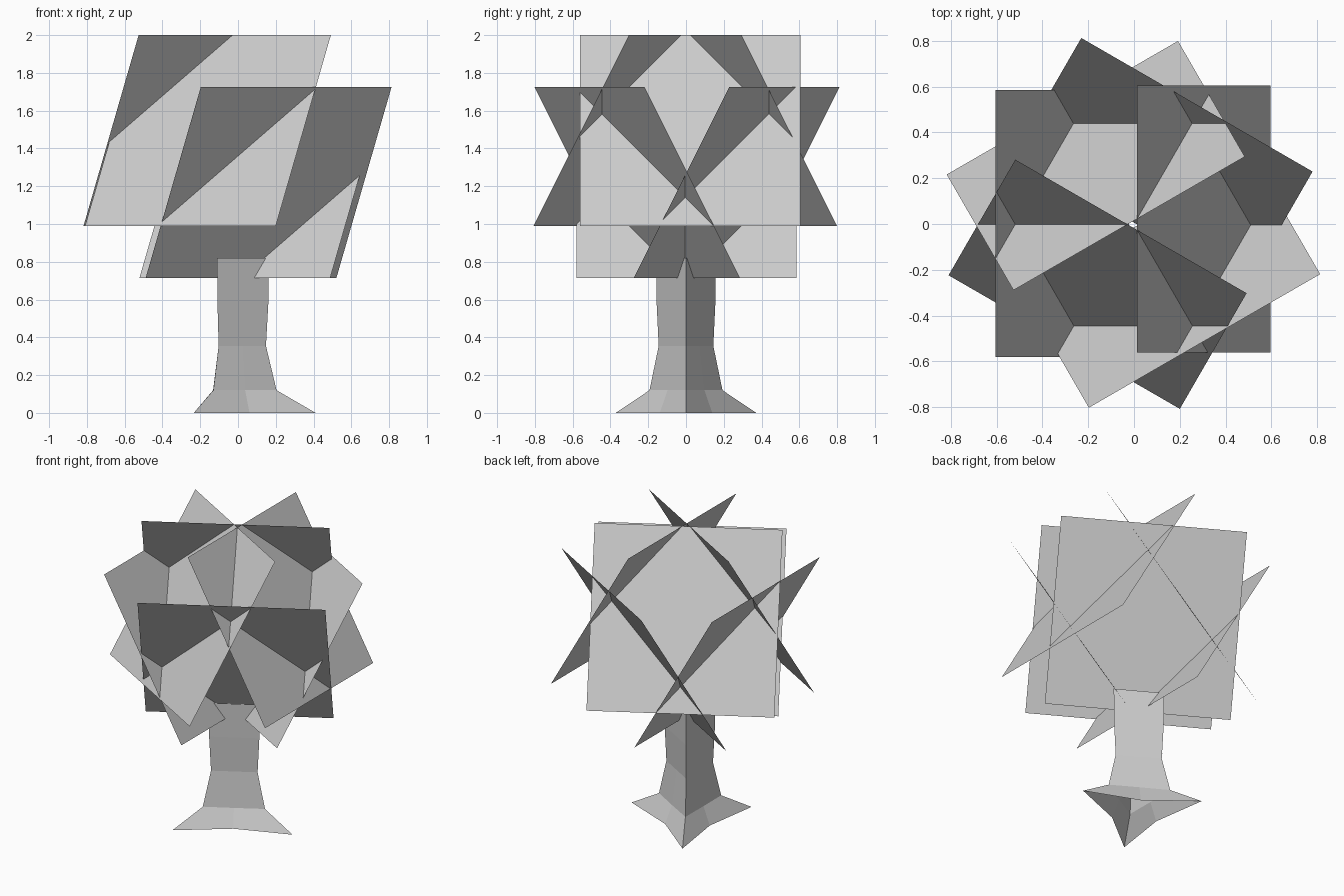
import bpy, bmesh
from math import sin, cos, radians

if "Cube" in bpy.data.objects:
    bpy.data.objects.remove(bpy.data.objects["Cube"])


def make_object(name, bm):
    mesh = bpy.data.meshes.new(name)
    bm.to_mesh(mesh)
    bm.free()
    obj = bpy.data.objects.new(name, mesh)
    bpy.context.collection.objects.link(obj)
    return obj


# Trunk: stacked three-cornered rings, flaring into three roots, open ends
# z, corner radius, radius of the side midpoints
rings = [(0.0, 0.43, 0.16), (0.12, 0.223, 0.113), (0.355, 0.167, 0.0835),
         (0.59, 0.18, 0.09), (0.82, 0.183, 0.0915)]
bm = bmesh.new()
loops = []
for z, corner, mid in rings:
    loop = []
    for i in range(6):
        r, a = (mid if i % 2 else corner), radians(60 * i)
        loop.append(bm.verts.new((-0.019 + r * cos(a), r * sin(a), z)))
    loops.append(loop)
for low, high in zip(loops, loops[1:]):
    for i in range(6):
        j = (i + 1) % 6
        bm.faces.new((low[i], low[j], high[j], high[i]))
make_object("trunk", bm)


# Foliage: square cards tilted 60 degrees, standing around the trunk axis
SIDE = 1.166


def leaf_card(name, azimuth, center, lean):
    """lean = 1 tips the top edge outwards, -1 inwards."""
    a = radians(azimuth)
    h = SIDE / 2
    out, up = lean * h * 0.5, h * sin(radians(60))
    bm = bmesh.new()
    verts = []
    for s, t in ((-1, -1), (1, -1), (1, 1), (-1, 1)):
        verts.append(bm.verts.new((
            center[0] - s * h * sin(a) + t * out * cos(a),
            center[1] + s * h * cos(a) + t * out * sin(a),
            center[2] + t * up)))
    bm.faces.new(verts)
    make_object(name, bm)


upper = [(0, 0.305, 0.022), (120, -0.167, 0.255), (-120, -0.159, -0.263)]
lower = [(180, -0.313, 0.003), (60, 0.129, 0.268), (-60, 0.162, -0.258)]
for i, (az, x, y) in enumerate(upper):
    leaf_card(f"upper_leaf_card_{i + 1}", az, (x, y, 1.495), -1)
for i, (az, x, y) in enumerate(lower):
    leaf_card(f"lower_leaf_card_{i + 1}", az, (x, y, 1.22), 1)
